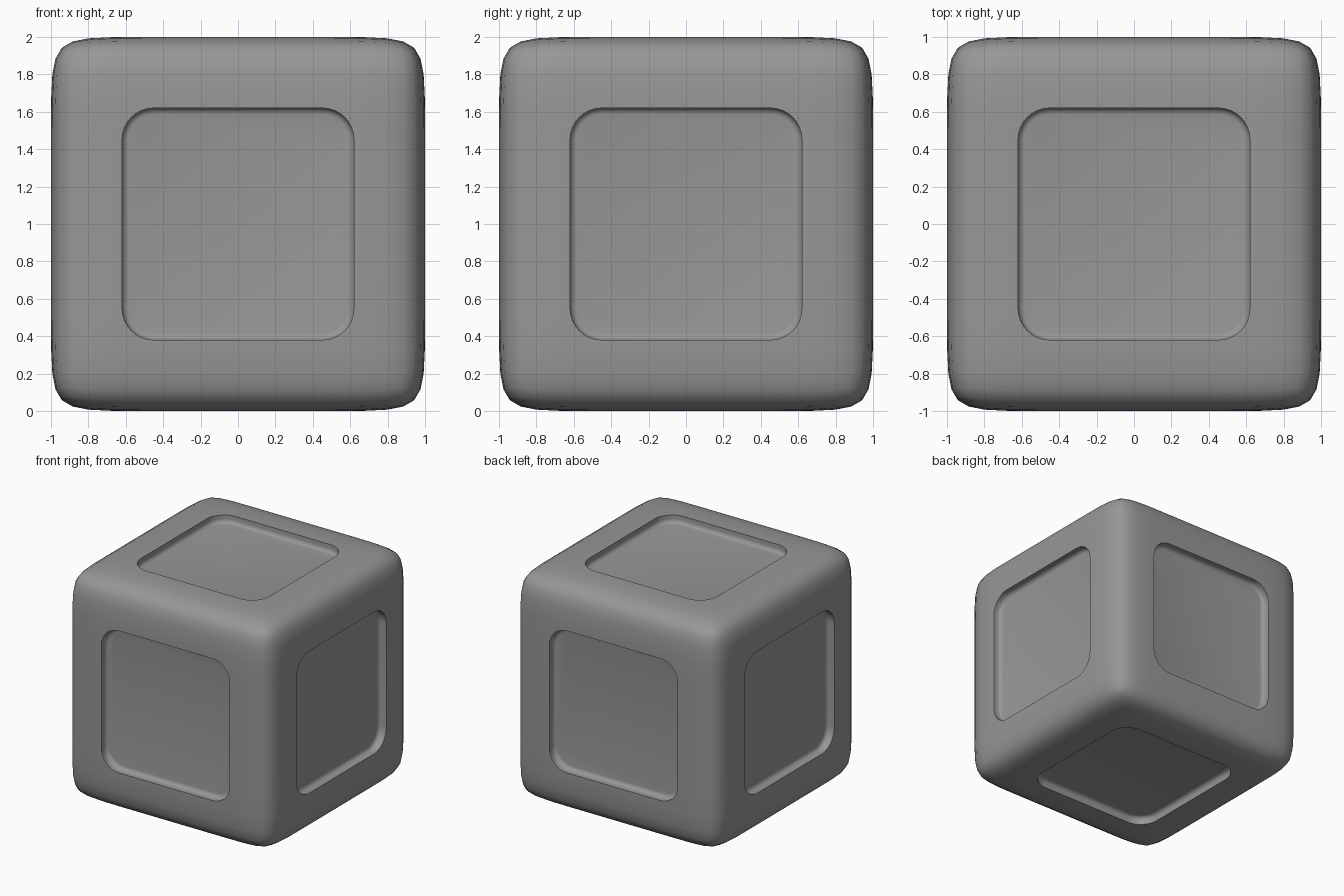
import bpy, bmesh
from math import pi
from mathutils import Matrix

if "Cube" in bpy.data.objects:
    bpy.data.objects.remove(bpy.data.objects["Cube"])

HALF = 1.0       # half size of the cube
SUPPORT = 0.65   # support loops that control the edge rounding
PANEL = 0.62     # half size of each recess
DEPTH = 0.07     # recess depth


def make_object(name, bm):
    mesh = bpy.data.meshes.new(name)
    bm.to_mesh(mesh)
    bm.free()
    obj = bpy.data.objects.new(name, mesh)
    bpy.context.collection.objects.link(obj)
    return obj


def apply_modifiers(obj):
    bpy.context.view_layer.objects.active = obj
    for mod in list(obj.modifiers):
        bpy.ops.object.modifier_apply(modifier=mod.name)


# Soft cube: a cage with support loops, smoothed by subdivision
bm = bmesh.new()
bmesh.ops.create_cube(bm, size=2 * HALF)
bmesh.ops.subdivide_edges(bm, edges=bm.edges[:], cuts=2, use_grid_fill=True)
for v in bm.verts:
    for i in range(3):
        if abs(v.co[i]) < 0.9:
            v.co[i] = SUPPORT if v.co[i] > 0 else -SUPPORT
cube = make_object("rounded_cube", bm)
sub = cube.modifiers.new("smooth", 'SUBSURF')
sub.levels = sub.render_levels = 2


# Recess cutter: rounded plate with a filleted floor, one for each side
def add_plate(target, rotation):
    bm = bmesh.new()
    height = DEPTH + 0.1
    bmesh.ops.create_cube(bm, size=1)
    bmesh.ops.scale(bm, vec=(2 * PANEL, 2 * PANEL, height), verts=bm.verts)
    bmesh.ops.translate(bm, vec=(0, 0, HALF - DEPTH + height / 2), verts=bm.verts)
    upright = [e for e in bm.edges
               if abs(e.verts[0].co.z - e.verts[1].co.z) > 0.01]
    bmesh.ops.bevel(bm, geom=upright, offset=0.17, segments=8, profile=0.5,
                    affect='EDGES')
    floor = [e for e in bm.edges
             if all(v.co.z < HALF - DEPTH + 0.001 for v in e.verts)]
    bmesh.ops.bevel(bm, geom=floor, offset=0.035, segments=4, profile=0.5,
                    affect='EDGES')
    bmesh.ops.recalc_face_normals(bm, faces=bm.faces[:])
    bm.transform(rotation)
    temp = bpy.data.meshes.new("temp")
    bm.to_mesh(temp)
    bm.free()
    target.from_mesh(temp)
    bpy.data.meshes.remove(temp)


plates = bmesh.new()
for k in range(4):
    add_plate(plates, Matrix.Rotation(k * pi / 2, 4, 'X'))
for sign in (-1, 1):
    add_plate(plates, Matrix.Rotation(sign * pi / 2, 4, 'Y'))
cutter = make_object("recess_cutter", plates)
cutter.hide_render = True

# Cut the recesses
cut = cube.modifiers.new("recesses", 'BOOLEAN')
cut.operation = 'DIFFERENCE'
cut.solver = 'EXACT'
cut.object = cutter
apply_modifiers(cube)
bpy.data.objects.remove(cutter)

# Dark grey finish
grey = bpy.data.materials.new("dark_grey")
grey.diffuse_color = (0.31, 0.31, 0.31, 1)
grey.use_nodes = True
grey.node_tree.nodes["Principled BSDF"].inputs["Base Color"].default_value = grey.diffuse_color
cube.data.materials.clear()
cube.data.materials.append(grey)

# Stand on the ground and shade smooth with crisp rims
cube.data.transform(Matrix.Translation((0, 0, HALF)))
bpy.ops.object.select_all(action='DESELECT')
cube.select_set(True)
bpy.context.view_layer.objects.active = cube
bpy.ops.object.shade_smooth_by_angle(angle=pi / 6)
